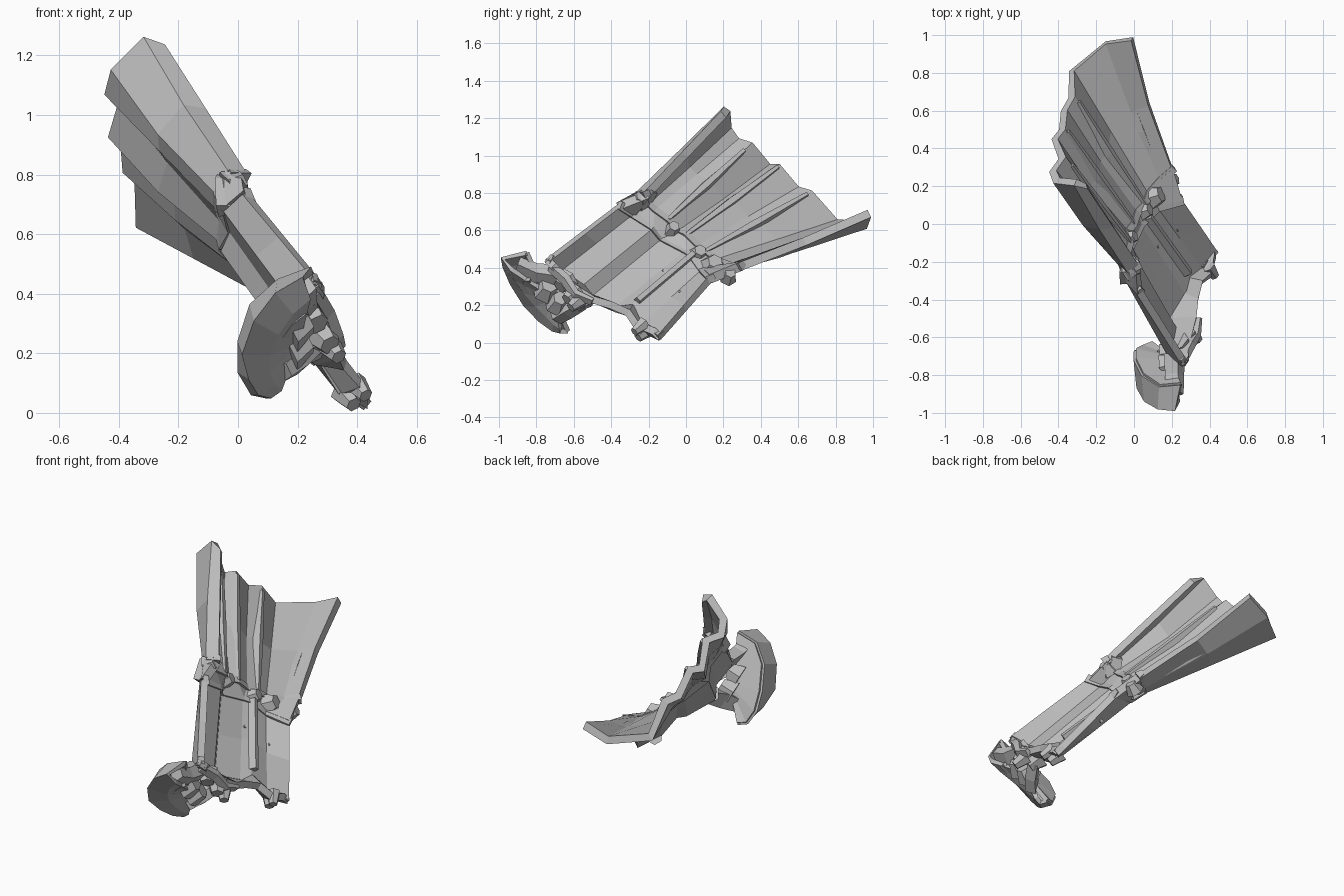
import bpy, bmesh
from mathutils import Vector

cube = bpy.data.objects.get("Cube")
if cube:
    bpy.data.objects.remove(cube, do_unlink=True)

stone = bpy.data.materials.new("grey_stone")
stone.use_nodes = True
stone.diffuse_color = (.5, .5, .5, 1)
stone.node_tree.nodes["Principled BSDF"].inputs["Base Color"].default_value = (.5, .5, .5, 1)


def vectors(points):
    return [Vector(p) for p in points]


def blend(first, second, t):
    return [a.lerp(b, t) for a, b in zip(first, second)]


def finish(name, bm):
    bmesh.ops.recalc_face_normals(bm, faces=bm.faces)
    mesh = bpy.data.meshes.new(name)
    bm.to_mesh(mesh)
    bm.free()
    mesh.materials.append(stone)
    obj = bpy.data.objects.new(name, mesh)
    bpy.context.collection.objects.link(obj)
    return obj


def shell(name, sections, thickness):
    """Sheet lofted through matching sections, thickened evenly."""
    bm = bmesh.new()
    rows = [[bm.verts.new(p) for p in section] for section in sections]
    for low, high in zip(rows, rows[1:]):
        for i in range(len(low) - 1):
            bm.faces.new((low[i], low[i + 1], high[i + 1], high[i]))
    obj = finish(name, bm)
    solid = obj.modifiers.new("thickness", 'SOLIDIFY')
    solid.thickness = thickness
    solid.offset = 0
    return obj


def bar(name, path, widths, side, height):
    """Box-section bar along a path, with a width at each point."""
    bm = bmesh.new()
    rings = []
    for i, point in enumerate(path):
        run = (path[min(i + 1, len(path) - 1)] - path[max(i - 1, 0)]).normalized()
        across = run.cross(side).normalized()
        up = across.cross(run)
        w = across * widths[i] / 2
        h = up * height / 2
        rings.append([bm.verts.new(point + o) for o in (-w - h, w - h, w * .6 + h, -w * .6 + h)])
    for a, b in zip(rings, rings[1:]):
        for i in range(4):
            j = (i + 1) % 4
            bm.faces.new((a[i], a[j], b[j], b[i]))
    bm.faces.new(rings[0])
    bm.faces.new(rings[-1][::-1])
    return finish(name, bm)


def knob(name, centre, radius, axis, depth):
    """Faceted boss with a narrower outer face."""
    bm = bmesh.new()
    bmesh.ops.create_cone(bm, cap_ends=True, segments=6, radius1=radius,
                          radius2=radius * .6, depth=depth)
    turn = axis.to_track_quat('Z', 'Y')
    for v in bm.verts:
        v.co = turn @ v.co + Vector(centre)
    return finish(name, bm)


axis = Vector((-.47, .68, .56)).normalized()
inward = Vector((.8, .25, .45)).normalized()

# Flared skirt: pleated outer edge and narrow waist edge
fan_end = vectors([
    (-.25, .2, 1.22), (-.31, .22, 1.25), (-.41, .23, 1.15), (-.43, .28, 1.08),
    (-.38, .35, 1.06), (-.42, .45, .94), (-.38, .5, .94), (-.37, .6, .82),
    (-.33, .67, .8), (-.33, .81, .64), (-.15, .96, .63), (-.01, .98, .69)])
waist = vectors([
    (.02, -.21, .79), (-.03, -.24, .8), (-.06, -.21, .74), (-.06, -.17, .7),
    (-.04, -.1, .65), (-.05, -.04, .59), (-.02, .0, .57), (.0, .06, .51),
    (.04, .1, .48), (.06, .16, .43), (.13, .24, .4), (.2, .3, .41)])
middle = [p - inward * .01 * (i % 3) for i, p in enumerate(blend(waist, fan_end, .5))]
shell("flared_skirt", [waist, middle, fan_end], .045)

# Tapered pleats on the inner side of the skirt
for number, index in enumerate((4, 6, 8, 10)):
    reach = (.9, .97, .95, .7)[number]
    path = [waist[index].lerp(fan_end[index], t * reach) + inward * .012 for t in (0, .5, 1)]
    bar(f"pleat_{number}", path, (.03, .055, .03), inward, .04)

# Body plate below the waist, with a step between the raised and sunken panels
body_top = vectors([
    (.03, -.36, .73), (-.03, -.29, .68), (-.01, -.18, .61), (-.04, -.13, .55),
    (.02, .0, .48), (.05, .03, .46), (.11, .09, .38), (.25, .13, .34)])
body_end = vectors([
    (.27, -.74, .44), (.19, -.68, .38), (.21, -.56, .3), (.18, -.51, .24),
    (.26, -.37, .18), (.28, -.29, .19), (.35, -.24, .08), (.43, -.14, .03)])
shell("body_plate", [body_top, blend(body_top, body_end, .5), body_end], .04)

# Raised strap and notches along the body
strap = [body_top[5].lerp(body_end[5], t) + inward * .025 for t in (0, .5, .93)]
bar("body_strap", strap, (.045,) * len(strap), inward, .05)
for name, index, t in (("upper_notch", 4, .35), ("lower_notch", 6, .4)):
    start = body_top[index].lerp(body_end[index], t) + inward * .02
    bar(name, [start, start + Vector((.03, .06, -.05))], (.02, .02), inward, .02)

# Waist collar: connecting web, two rims and bosses
lower_collar = [body_top[round(i * .63)] for i in range(len(waist))]
shell("waist_web", [lower_collar, waist], .05)
bar("lower_waist_rim", [p + inward * .008 for p in body_top], (.045,) * len(body_top), axis, .05)
bar("upper_waist_rim", [p + inward * .01 for p in waist], (.05,) * len(waist), axis, .04)
for number, (spot, size) in enumerate((
        ((-.01, -.24, .77), .06), ((-.02, -.07, .61), .05),
        ((.06, .07, .48), .055), ((.12, .15, .42), .07), ((.2, .23, .36), .05))):
    knob(f"waist_boss_{number}", spot, size, inward, .06)
bar("waist_clasp", vectors([(-.04, -.3, .68), (-.04, -.23, .76), (-.02, -.17, .81)]),
    (.06, .09, .03), inward, .06)

# Broken lower edge: ledge turned inward from the body, rim and fragments
ledge = vectors([
    (.29, -.71, .41), (.28, -.67, .37), (.3, -.61, .3), (.33, -.5, .23),
    (.34, -.4, .2), (.36, -.31, .16), (.41, -.27, .1), (.43, -.17, .06)])
shell("lower_ledge", [body_end, ledge], .04)
bar("lower_rim", [p + axis * .015 for p in body_end], (.04,) * len(body_end), axis, .05)
for number, (spot, size) in enumerate((
        ((.25, -.65, .32), .065), ((.29, -.61, .25), .06), ((.24, -.56, .22), .06),
        ((.32, -.59, .21), .045), ((.41, -.25, .08), .04), ((.37, -.23, .05), .045))):
    knob(f"edge_boss_{number}", spot, size, -axis, .08)
bar("edge_hook", vectors([(.26, -.72, .41), (.3, -.64, .34), (.33, -.59, .26), (.34, -.5, .22)]),
    (.05, .06, .05, .03), inward, .04)

# Curled crest: outer rim, front face and hollow inside
crest_back = vectors([
    (.25, -.85, .48), (.14, -.86, .44), (.05, -.8, .36), (.01, -.72, .24),
    (.01, -.67, .14), (.05, -.65, .07), (.1, -.63, .06)])
crest_front = vectors([
    (.22, -.98, .45), (.13, -.97, .4), (.06, -.93, .31), (.02, -.86, .2),
    (.04, -.78, .12), (.07, -.71, .07), (.11, -.67, .06)])
crest_inner = vectors([
    (.24, -.93, .39), (.18, -.91, .34), (.13, -.86, .27), (.1, -.8, .2),
    (.1, -.74, .14), (.12, -.7, .1), (.14, -.67, .08)])
hollow = [p.lerp(Vector((.2, -.7, .24)), .75) for p in crest_inner]
shell("crest", [crest_back, crest_front, crest_inner, hollow], .025)
shell("crest_back", [crest_back, hollow], .025)
bar("crest_band", blend(crest_inner, hollow, .45), (.03,) * len(hollow), inward, .04)

# Neck and broken core joining crest and body
bar("neck", vectors([(.22, -.9, .42), (.22, -.8, .38), (.22, -.69, .37)]),
    (.08, .1, .12), inward, .07)
bar("neck_brace", vectors([(.15, -.7, .14), (.2, -.64, .18), (.25, -.56, .22)]),
    (.08, .1, .08), inward, .06)
for number, (spot, size) in enumerate((((.2, -.74, .29), .075), ((.2, -.68, .22), .07))):
    knob(f"core_{number}", spot, size, inward, .08)
